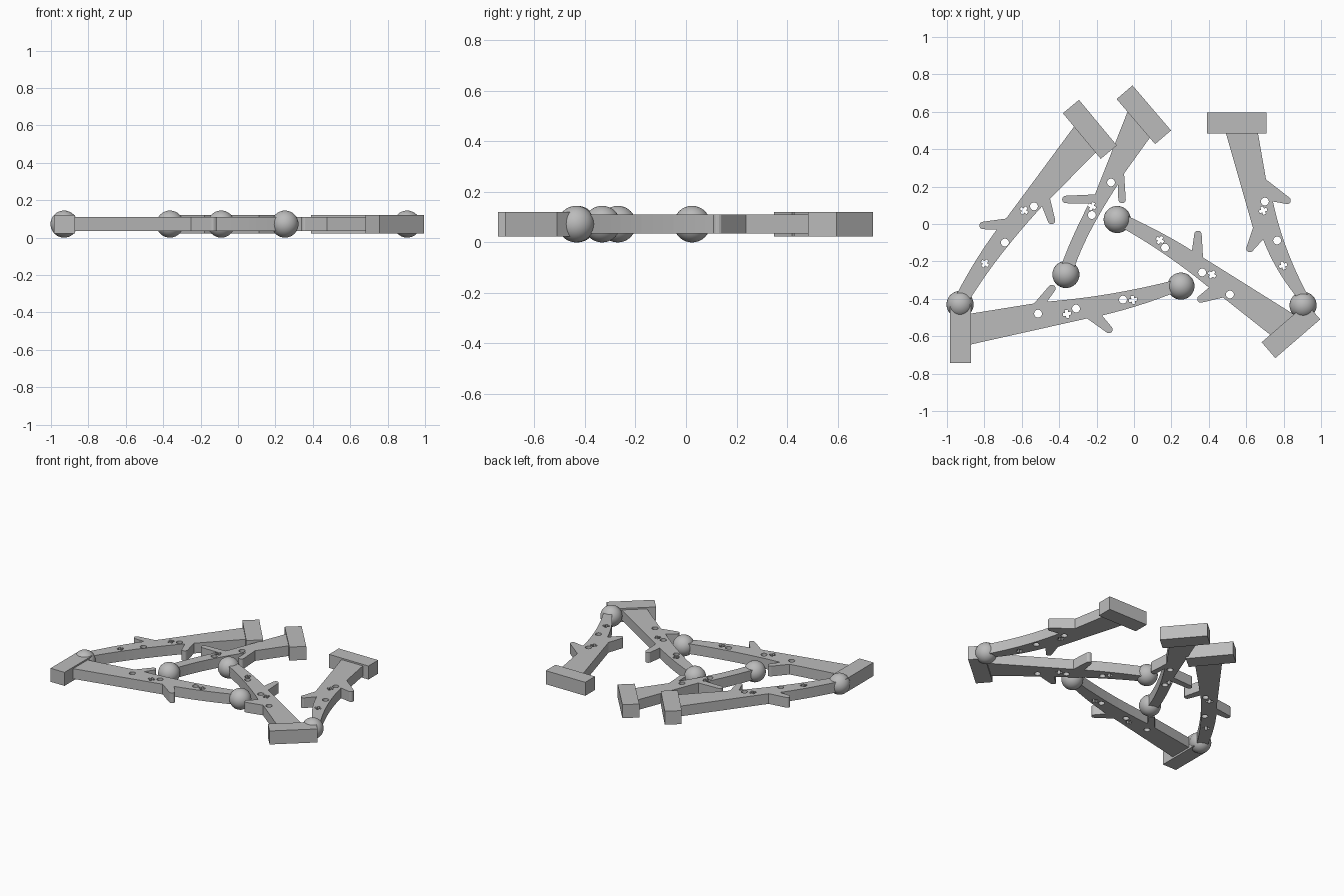
import bpy, bmesh, math
from mathutils import Vector

if "Cube" in bpy.data.objects:
    bpy.data.objects.remove(bpy.data.objects["Cube"])

grey = bpy.data.materials.new("plain_grey")
grey.diffuse_color = (0.5, 0.5, 0.5, 1)
grey.use_nodes = True
grey.node_tree.nodes["Principled BSDF"].inputs["Base Color"].default_value = grey.diffuse_color

MID_Z = 0.073     # height of the centre plane
BALL_R = 0.0725
HOLE_R = 0.021
SPUR_R = 0.02


def finish(obj, name):
    obj.name = name
    obj.data.name = name
    obj.data.materials.clear()
    obj.data.materials.append(grey)


def circle(c, r, n=20):
    return [(c[0] + r * math.cos(2 * math.pi * i / n),
             c[1] + r * math.sin(2 * math.pi * i / n)) for i in range(n)]


def plus(c, angle, a=0.022, b=0.008):
    """Cross-shaped outline with arm length a and half width b."""
    pts = []
    for q in range(4):
        t = angle + q * math.pi / 2
        for x, y in ((b, b), (a, b), (a, -b))[::-1]:
            pts.append((c[0] + x * math.cos(t) - y * math.sin(t),
                        c[1] + x * math.sin(t) + y * math.cos(t)))
    return pts


def edge(corner, a, tip, b, ctrl, end):
    """One long side: straight run, round-tipped spur, then a curved taper."""
    corner, a, tip, b, ctrl, end = map(Vector, (corner, a, tip, b, ctrl, end))
    pts = [corner, a]
    d = (tip - (a + b) / 2).normalized()
    side = Vector((-d.y, d.x))
    if side.dot(a - b) < 0:
        side = -side
    for i in range(9):
        t = math.pi * i / 8
        pts.append(tip + SPUR_R * (side * math.cos(t) + d * math.sin(t)))
    for i in range(13):
        t = i / 12
        pts.append(b * (1 - t) ** 2 + ctrl * 2 * t * (1 - t) + end * t * t)
    return [tuple(p) for p in pts]


def beam(name, loops):
    """Flat plate with holes, filled from closed outlines."""
    cu = bpy.data.curves.new(name, 'CURVE')
    cu.dimensions = '2D'
    cu.fill_mode = 'BOTH'
    cu.extrude = 0.037
    for loop in loops:
        s = cu.splines.new('POLY')
        s.points.add(len(loop) - 1)
        for p, co in zip(s.points, loop):
            p.co = (co[0], co[1], 0, 1)
        s.use_cyclic_u = True
    obj = bpy.data.objects.new(name, cu)
    bpy.context.collection.objects.link(obj)
    obj.location.z = MID_Z
    bpy.ops.object.select_all(action='DESELECT')
    obj.select_set(True)
    bpy.context.view_layer.objects.active = obj
    bpy.ops.object.convert(target='MESH')
    obj = bpy.context.view_layer.objects.active
    bm = bmesh.new()
    bm.from_mesh(obj.data)
    bmesh.ops.remove_doubles(bm, verts=bm.verts, dist=0.0002)
    bmesh.ops.recalc_face_normals(bm, faces=bm.faces)
    for f in bm.faces:
        f.smooth = False
    bm.to_mesh(obj.data)
    bm.free()
    finish(obj, name)


def limb(n, block, angle, ball, side_1, side_2, rounds, crosses):
    # end block
    bpy.ops.mesh.primitive_cube_add(size=1, location=(*block, 0.072))
    o = bpy.context.object
    o.scale = (0.317, 0.112, 0.098)
    o.rotation_euler.z = math.radians(angle)
    finish(o, f"end_block_{n}")
    # ball joint
    bpy.ops.mesh.primitive_uv_sphere_add(segments=32, ring_count=16, radius=BALL_R,
                                         location=(*ball, BALL_R))
    o = bpy.context.object
    bpy.ops.object.shade_smooth()
    finish(o, f"ball_joint_{n}")
    # tapered beam running from inside the block to inside the ball
    outline = [block] + edge(*side_1) + [ball] + edge(*side_2)[::-1]
    turn = math.atan2(ball[1] - block[1], ball[0] - block[0])
    beam(f"tapered_beam_{n}", [outline] + [circle(c, HOLE_R) for c in rounds]
         + [plus(c, turn) for c in crosses])


# right limb
limb(1, (0.55, 0.54), 0, (0.904, -0.435),
     ((0.492, 0.484), (0.636, -0.02), (0.62, -0.131), (0.69, -0.083), (0.755, -0.25), (0.872, -0.393)),
     ((0.663, 0.484), (0.706, 0.238), (0.818, 0.126), (0.743, 0.12), (0.797, -0.136), (0.93, -0.382)),
     [(0.70, 0.12), (0.765, -0.088)], [(0.69, 0.072), (0.797, -0.222)])

# front limb
limb(2, (-0.928, -0.585), 90, (0.251, -0.332),
     ((-0.872, -0.479), (-0.535, -0.425), (-0.439, -0.345), (-0.465, -0.415), (-0.128, -0.388), (0.209, -0.302)),
     ((-0.872, -0.644), (-0.251, -0.505), (-0.134, -0.564), (-0.171, -0.489), (0.032, -0.441), (0.219, -0.366)),
     [(-0.513, -0.479), (-0.31, -0.452), (-0.059, -0.404)], [(-0.358, -0.481), (-0.005, -0.406)])

# front right limb
limb(3, (0.839, -0.571), 40.8, (-0.09, 0.024),
     ((0.856, -0.484), (0.369, -0.179), (0.342, -0.056), (0.31, -0.142), (0.139, -0.035), (-0.064, 0.056)),
     ((0.733, -0.596), (0.476, -0.393), (0.358, -0.401), (0.401, -0.34), (0.166, -0.147), (-0.086, -0.008)),
     [(0.513, -0.377), (0.364, -0.259), (0.166, -0.126)], [(0.417, -0.27), (0.139, -0.086)])

# left limb
limb(4, (-0.236, 0.506), -50.3, (-0.93, -0.43),
     ((-0.32, 0.521), (-0.684, 0.029), (-0.807, -0.008), (-0.733, -0.029), (-0.856, -0.195), (-0.957, -0.393)),
     ((-0.198, 0.388), (-0.449, 0.136), (-0.441, 0.019), (-0.492, 0.094), (-0.743, -0.179), (-0.888, -0.42)),
     [(-0.535, 0.094), (-0.69, -0.099)], [(-0.588, 0.072), (-0.797, -0.211)])

# back middle limb
limb(5, (0.0525, 0.584), -49.5, (-0.364, -0.27),
     ((-0.032, 0.607), (-0.209, 0.158), (-0.364, 0.131), (-0.241, 0.11), (-0.353, -0.11), (-0.396, -0.243)),
     ((0.086, 0.463), (-0.053, 0.27), (-0.064, 0.131), (-0.086, 0.211), (-0.262, -0.056), (-0.326, -0.254)),
     [(-0.123, 0.222), (-0.225, 0.048)], [(-0.225, 0.094)])
